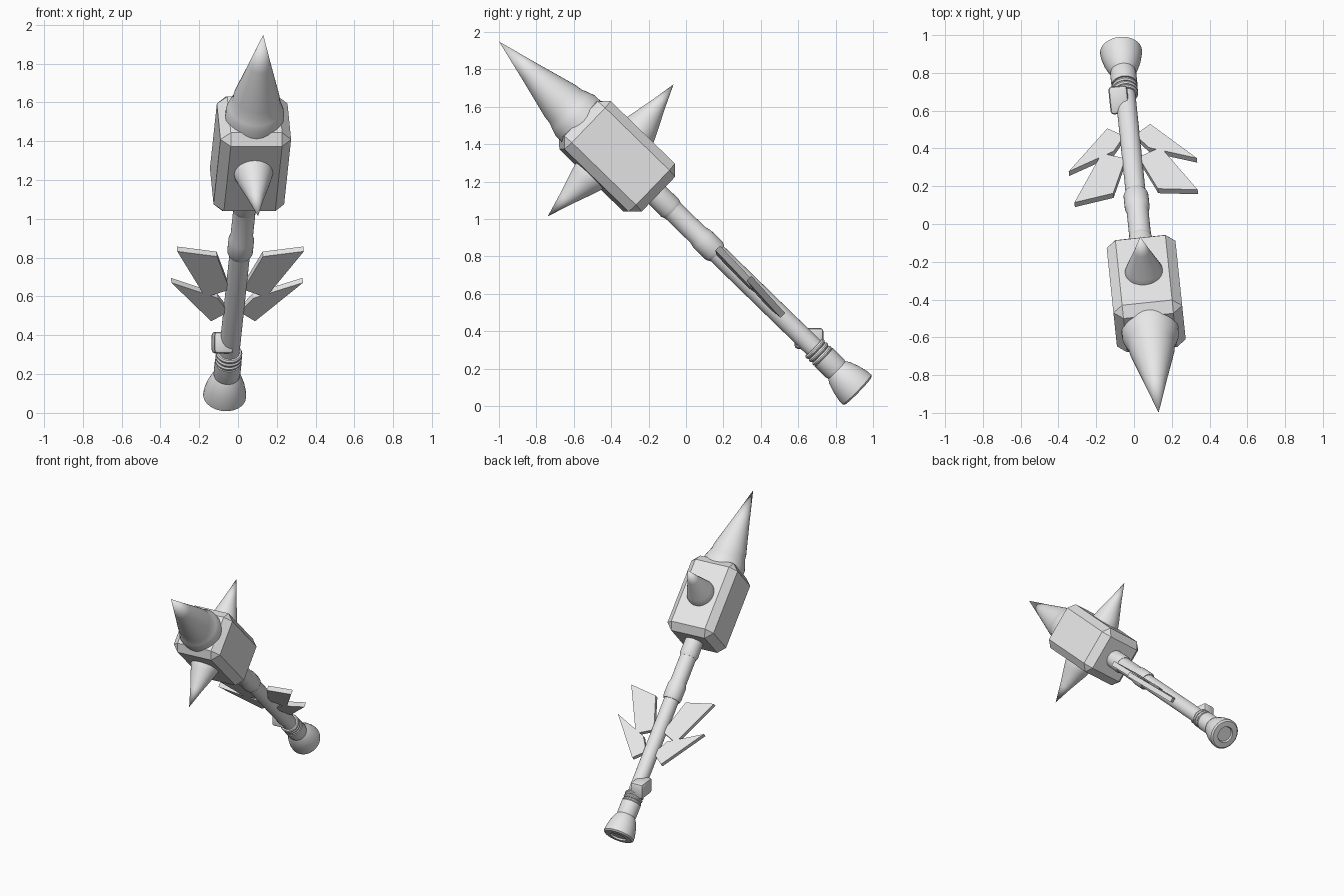
import bpy, bmesh, math
from mathutils import Matrix, Vector

old = bpy.data.objects.get("Cube")
if old:
    bpy.data.objects.remove(old, do_unlink=True)

grey = bpy.data.materials.new("plain grey")
grey.use_nodes = True
grey.diffuse_color = (0.8, 0.8, 0.8, 1)
grey.node_tree.nodes["Principled BSDF"].inputs["Base Color"].default_value = (0.8, 0.8, 0.8, 1)

# Weapon frame: origin at the pommel, local z along the shaft towards the head
yaw, pitch = math.radians(5.95), math.radians(44.05)
side = Vector((math.cos(yaw), math.sin(yaw), 0))
ahead = Vector((math.sin(yaw), -math.cos(yaw), 0))
along = ahead * math.cos(pitch) + Vector((0, 0, math.sin(pitch)))
frame = Matrix((side, along.cross(side), along)).transposed().to_4x4()
frame.translation = (-0.07, 0.922, 0.08)


def finish(name, bm, matrix, bevel=0.0, segments=1):
    if bevel:
        bmesh.ops.bevel(bm, geom=bm.edges[:], offset=bevel, segments=segments,
                        profile=0.5, affect='EDGES')
    bmesh.ops.transform(bm, matrix=matrix, verts=bm.verts)
    bmesh.ops.recalc_face_normals(bm, faces=bm.faces)
    mesh = bpy.data.meshes.new(name)
    bm.to_mesh(mesh)
    bm.free()
    mesh.materials.append(grey)
    obj = bpy.data.objects.new(name, mesh)
    bpy.context.scene.collection.objects.link(obj)
    bpy.ops.object.select_all(action='DESELECT')
    obj.select_set(True)
    bpy.context.view_layer.objects.active = obj
    bpy.ops.object.shade_smooth_by_angle(angle=math.radians(30))
    return obj


def lathe(name, profile, matrix=frame, steps=32):
    """Turn a (radius, height) profile around local z."""
    bm = bmesh.new()
    verts = [bm.verts.new((r, 0, h)) for r, h in profile]
    edges = [bm.edges.new(pair) for pair in zip(verts, verts[1:])]
    bmesh.ops.spin(bm, geom=verts + edges, cent=(0, 0, 0), axis=(0, 0, 1),
                   angle=math.tau, steps=steps)
    bmesh.ops.remove_doubles(bm, verts=bm.verts, dist=0.0005)
    return finish(name, bm, matrix)


def block(name, size, matrix, bevel, segments=1):
    bm = bmesh.new()
    bmesh.ops.create_cube(bm, size=1, matrix=Matrix.Diagonal((*size, 1)))
    return finish(name, bm, matrix, bevel, segments)


def plate(name, outline, thickness):
    """Flat plate in the plane of the shaft, from (sideways, along) corners."""
    bm = bmesh.new()
    face = bm.faces.new([bm.verts.new((u, -thickness / 2, s)) for u, s in outline])
    top = bmesh.ops.extrude_face_region(bm, geom=[face])["geom"]
    bmesh.ops.translate(bm, vec=(0, thickness, 0),
                        verts=[v for v in top if isinstance(v, bmesh.types.BMVert)])
    return finish(name, bm, frame)


# Pommel with a recessed end, and the grip collar with its rings
lathe("pommel", [(0, 0.012), (0.055, 0.012), (0.06, 0), (0.1, 0.002), (0.111, 0.012),
                 (0.109, 0.04), (0.098, 0.09), (0.08, 0.14), (0.064, 0.165), (0, 0.165)])
lathe("grip_collar", [(0, 0.15), (0.062, 0.15), (0.069, 0.175), (0.069, 0.26), (0, 0.26)])
for i in range(3):
    h = 0.26 + 0.026 * i
    lathe(f"grip_ring_{i + 1}", [(0, h), (0.062, h), (0.068, h + 0.008), (0.068, h + 0.016),
                                 (0.062, h + 0.024), (0, h + 0.024)])

# Shaft with its upper sleeve and the socket under the head
lathe("shaft", [(0, 0.2), (0.053, 0.2), (0.053, 1.55), (0, 1.55)])
lathe("shaft_sleeve", [(0, 1.06), (0.058, 1.06), (0.066, 1.08), (0.066, 1.17),
                       (0.058, 1.2), (0.058, 1.4), (0, 1.4)])
lathe("head_socket", [(0, 1.39), (0.06, 1.39), (0.067, 1.41), (0.065, 1.53), (0, 1.53)])

# Small rounded clip, level with the ground, on the right of the grip
block("grip_clip", (0.1, 0.148, 0.112),
      Matrix.Translation((-0.08, 0.657, 0.362)) @ Matrix.Rotation(yaw, 4, 'Z'), 0.018, 2)

# Head block
block("head_block", (0.366, 0.358, 0.58), frame @ Matrix.Translation((0, 0, 1.805)), 0.05)

# Main spike with its flared base
lathe("main_spike", [(0, 2.05), (0.152, 2.05), (0.15, 2.12), (0.138, 2.155), (0.124, 2.19),
                     (0.119, 2.23), (0.058, 2.46), (0, 2.688)])

# Upper and lower head spikes
for name, sign, base, lean in (("upper_spike", -1, 1.815, 0.04), ("lower_spike", 1, 1.84, 0.01)):
    turn = Matrix.Rotation(sign * (math.pi / 2 - math.atan2(lean, 0.32)), 4, 'X')
    lathe(name, [(0.1, -0.02), (0.1, 0.01), (0.088, 0.05), (0.04, 0.19), (0, 0.32)],
          frame @ Matrix.Translation((0, -sign * 0.17, base)) @ turn)

# Two pairs of flat wings
wings = {
    "upper_wing": [(0.328, 1.1), (0.119, 1.062), (0.035, 0.816), (0.157, 0.76)],
    "lower_wing": [(0.341, 0.868), (0.094, 0.754), (0.03, 0.65), (0.114, 0.582)],
}
for name, outline in wings.items():
    for label, sign in (("left", 1), ("right", -1)):
        plate(f"{label}_{name}", [(sign * u, s) for u, s in outline], 0.035)
